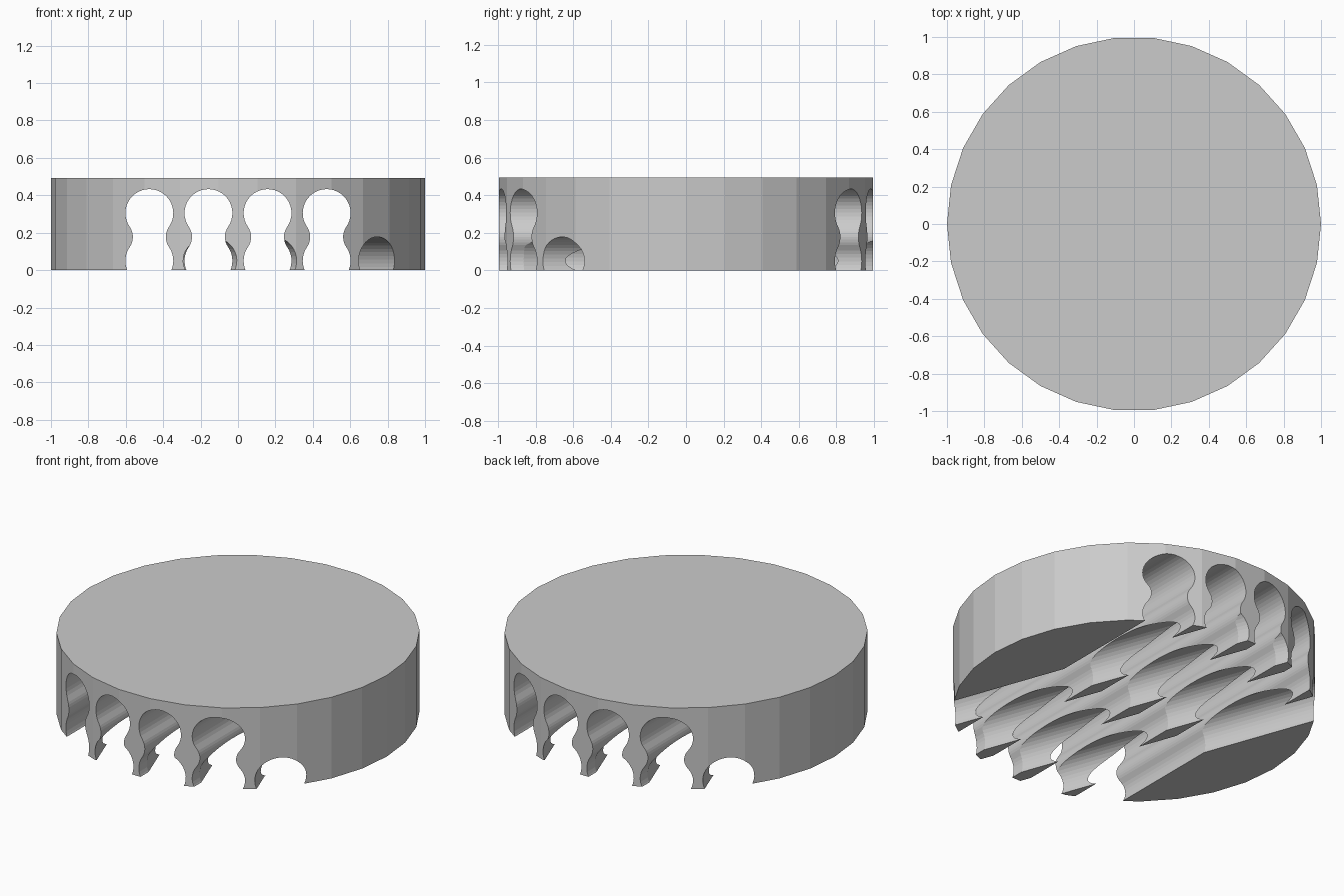
import bpy, bmesh
from math import sin, cos, pi, radians, atan2
from mathutils import Matrix

if "Cube" in bpy.data.objects:
    bpy.data.objects.remove(bpy.data.objects["Cube"])

HEIGHT = 0.493
R = 0.128             # radius of both channel lobes
Z_LOW, Z_HIGH = 0.05, 0.305
SPACING = 0.316
NECK = 0.088          # half width of the neck


def prism(name, profile, angle=0.0, length=2.6):
    """Extrude an x/z profile along y and turn it about the z axis."""
    bm = bmesh.new()
    a = [bm.verts.new((x, -length / 2, z)) for x, z in profile]
    b = [bm.verts.new((x, length / 2, z)) for x, z in profile]
    n = len(a)
    bm.faces.new(a)
    bm.faces.new(b[::-1])
    for i in range(n):
        j = (i + 1) % n
        bm.faces.new((a[j], a[i], b[i], b[j]))
    bmesh.ops.recalc_face_normals(bm, faces=bm.faces)
    bm.transform(Matrix.Rotation(angle, 4, 'Z'))
    mesh = bpy.data.meshes.new(name)
    bm.to_mesh(mesh)
    bm.free()
    ob = bpy.data.objects.new(name, mesh)
    bpy.context.collection.objects.link(ob)
    ob.hide_render = True
    return ob


def arc(cx, cz, r, start, end, steps):
    return [(cx + r * cos(start + (end - start) * i / steps),
             cz + r * sin(start + (end - start) * i / steps)) for i in range(steps + 1)]


def keyhole():
    """Two round lobes joined by a filleted neck."""
    mid, h = (Z_LOW + Z_HIGH) / 2, (Z_HIGH - Z_LOW) / 2
    f = (NECK ** 2 + h ** 2 - R ** 2) / (2 * (R - NECK))
    c = NECK + f
    t = atan2(h, c)
    right = arc(0, Z_HIGH, R, pi / 2, -t, 14)
    right += arc(c, mid, f, pi - t, pi + t, 8)[1:]
    right += arc(0, Z_LOW, R, t, -pi / 2, 14)[1:]
    left = [(-x, z) for x, z in right[1:-1]][::-1]
    return right + left


# Thirty-sided disc
bpy.ops.mesh.primitive_cylinder_add(vertices=30, radius=1, depth=HEIGHT,
                                    location=(0, 0, HEIGHT / 2),
                                    rotation=(0, 0, pi / 2))
disc = bpy.context.object
disc.name = "channelled_disc"
bpy.ops.object.transform_apply(location=True, rotation=True, scale=True)

# Straight keyhole channels and a lower set of round channels turned 20 degrees
cutters = []
tube = arc(0, Z_LOW, R, 0.05, 0.05 + 2 * pi, 40)[:-1]
for i in range(4):
    x = (i - 1.5) * SPACING
    cutters.append(prism("keyhole_cutter", [(px + x, z) for px, z in keyhole()]))
    cutters.append(prism("slanted_cutter", [(px + x, z) for px, z in tube], radians(20)))

bpy.context.view_layer.objects.active = disc
for cutter in cutters:
    mod = disc.modifiers.new("channel", 'BOOLEAN')
    mod.operation = 'DIFFERENCE'
    mod.solver = 'EXACT'
    mod.object = cutter
    bpy.ops.object.modifier_apply(modifier=mod.name)
for cutter in cutters:
    bpy.data.objects.remove(cutter)
